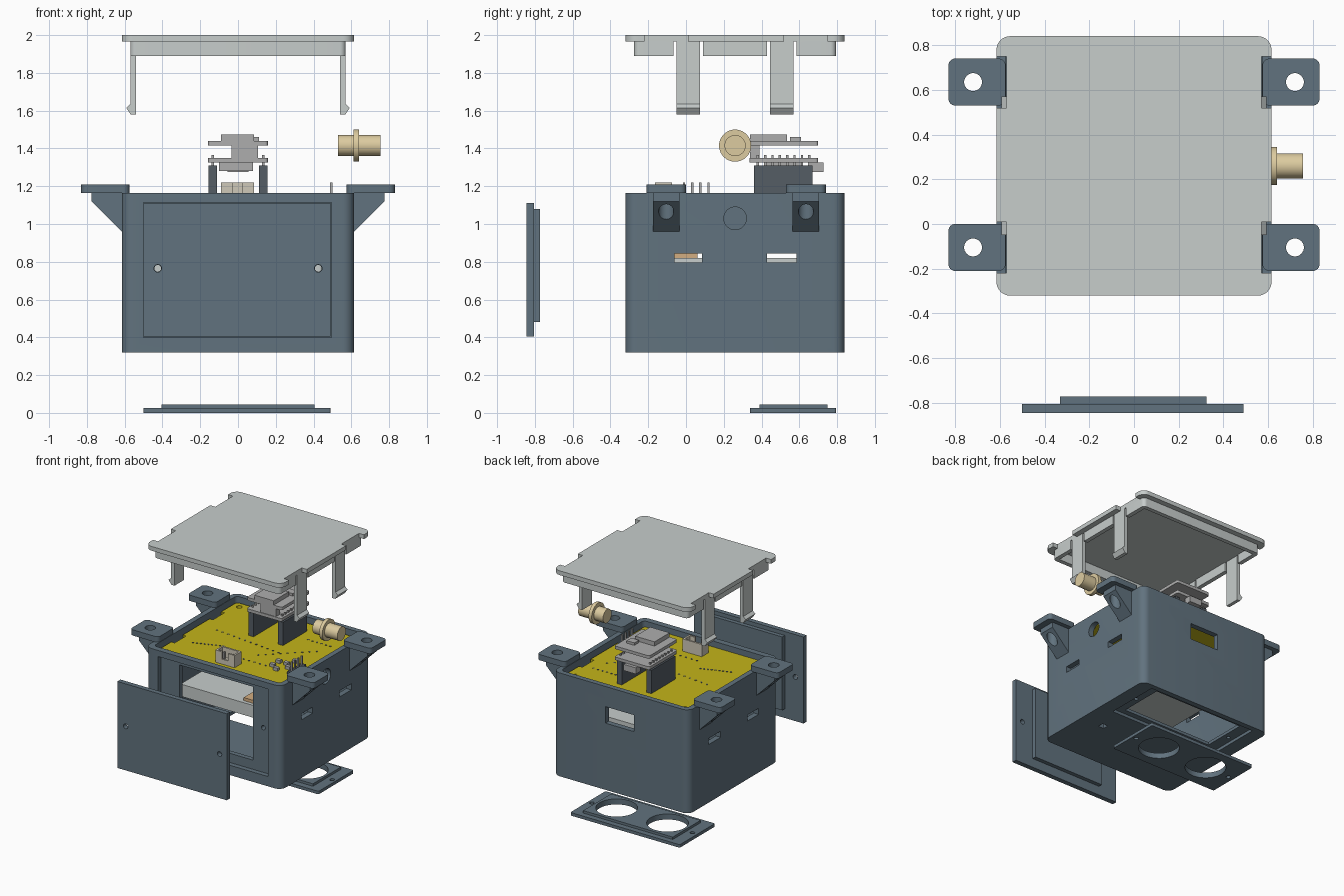
import bpy, bmesh, math
from mathutils import Vector

if "Cube" in bpy.data.objects:
    bpy.data.objects.remove(bpy.data.objects["Cube"])


def mat(name, rgb):
    m = bpy.data.materials.new(name)
    m.diffuse_color = (*rgb, 1)
    m.use_nodes = True
    m.node_tree.nodes["Principled BSDF"].inputs["Base Color"].default_value = m.diffuse_color
    return m


SLATE = mat("slate_plastic", (0.12, 0.17, 0.21))
PALE = mat("pale_plastic", (0.57, 0.61, 0.60))
YELLOW = mat("yellow_board", (0.55, 0.46, 0.01))
BRASS = mat("brass", (0.72, 0.60, 0.35))
CREAM = mat("cream_plastic", (0.62, 0.58, 0.48))
GREY = mat("grey_metal", (0.42, 0.42, 0.42))
DARK = mat("dark_plastic", (0.09, 0.11, 0.13))
COPPER = mat("tan_part", (0.65, 0.42, 0.22))


def prism(name, pts, axis, a, b, m=None):
    """Extrude a 2D outline along an axis from a to b."""
    place = {'x': lambda u, v, w: (w, u, v), 'y': lambda u, v, w: (u, w, v),
             'z': lambda u, v, w: (u, v, w)}[axis]
    bm = bmesh.new()
    lo = [bm.verts.new(place(u, v, a)) for u, v in pts]
    hi = [bm.verts.new(place(u, v, b)) for u, v in pts]
    bm.faces.new(lo)
    bm.faces.new(hi[::-1])
    n = len(pts)
    for i in range(n):
        bm.faces.new((lo[i], hi[i], hi[(i + 1) % n], lo[(i + 1) % n]))
    bmesh.ops.recalc_face_normals(bm, faces=bm.faces)
    me = bpy.data.meshes.new(name)
    bm.to_mesh(me)
    bm.free()
    ob = bpy.data.objects.new(name, me)
    bpy.context.collection.objects.link(ob)
    if m:
        me.materials.append(m)
    return smooth(ob)


def smooth(ob):
    for p in ob.data.polygons:
        p.use_smooth = True
    ob.data.set_sharp_from_angle(angle=math.radians(30))
    return ob


def box(name, x0, x1, y0, y1, z0, z1, m=None, r=0):
    """Box, optionally with rounded vertical edges."""
    if not r:
        pts = [(x0, y0), (x1, y0), (x1, y1), (x0, y1)]
    else:
        pts = []
        for k, (cx, cy) in enumerate([(x1 - r, y1 - r), (x0 + r, y1 - r), (x0 + r, y0 + r), (x1 - r, y0 + r)]):
            for i in range(9):
                t = math.pi / 2 * (k + i / 8)
                pts.append((cx + r * math.cos(t), cy + r * math.sin(t)))
    return prism(name, pts, 'z', z0, z1, m)


def cyl(name, u, v, r, axis, a, b, m=None, n=32):
    pts = [(u + r * math.cos(2 * math.pi * i / n), v + r * math.sin(2 * math.pi * i / n)) for i in range(n)]
    return prism(name, pts, axis, a, b, m)


def boolean(ob, parts, op='DIFFERENCE'):
    for c in parts:
        c.hide_render = True
        md = ob.modifiers.new("bool", 'BOOLEAN')
        md.operation, md.solver, md.object = op, 'EXACT', c
    dg = bpy.context.evaluated_depsgraph_get()
    me = bpy.data.meshes.new_from_object(ob.evaluated_get(dg))
    ob.modifiers.clear()
    ob.data = me
    for c in parts:
        bpy.data.objects.remove(c)
    return smooth(ob)


EAR_Y = (-0.105, 0.635)      # ear centres
CLIP_Y = (0.0125, 0.5075)    # lid clip centres

# Main housing: shell, door recess, sensor recess, clip slots, ports
body = box("housing", -0.615, 0.615, -0.32, 0.84, 0.32, 1.165, SLATE, 0.06)
cuts = [box("c", -0.57, 0.57, -0.24, 0.795, 0.37, 1.085, None, 0.03),
        box("c", -0.572, 0.572, -0.27, 0.797, 1.08, 1.3, None, 0.03),
        box("c", -0.5, 0.495, -0.4, -0.28, 0.4, 1.115),
        box("c", -0.335, 0.33, -0.3, -0.2, 0.475, 1.075),
        box("c", -0.5, 0.495, 0.34, 0.797, 0.2, 0.345, None, 0.01),
        box("c", -0.41, 0.41, 0.385, 0.755, 0.3, 0.4),
        box("c", 0.385, 0.435, 0.1, 0.15, 0.3, 0.4),
        box("c", -0.12, 0.14, 0.7, 0.9, 0.865, 1.0),
        cyl("c", 0.26, 1.03, 0.06, 'x', 0.5, 0.7)]
for s in (-1, 1):
    cuts.append(cyl("c", s * 0.425, 0.765, 0.018, 'y', -0.3, -0.2, n=20))
    cuts.append(cyl("c", s * 0.455, 0.567, 0.015, 'z', 0.3, 0.4, n=20))
    for y0, y1 in ((-0.06, 0.085), (0.43, 0.585)):
        cuts.append(box("c", *sorted((s * 0.5, s * 0.7)), y0, y1, 0.795, 0.845))
boolean(body, cuts)

# Mounting ears with triangular gussets and screw holes
for s in (-1, 1):
    for y in EAR_Y:
        a, b = sorted((s * 0.575, s * 0.83))
        ear = box("mounting_ear", a, b, y - 0.105, y + 0.105, 1.163, 1.21, SLATE, 0.03)
        gus = prism("ear_gusset", [(s * 0.605, 0.96), (s * 0.615, 0.96), (s * 0.775, 1.12),
                                   (s * 0.775, 1.166), (s * 0.605, 1.166)], 'y', y - 0.07, y + 0.07, SLATE)
        for part in (ear, gus):
            boolean(part, [cyl("c", s * 0.72, y, 0.04, 'z', 0.9, 1.3)])

# Front door with plug and screw holes
door = box("front_door", -0.5, 0.49, -0.845, -0.805, 0.405, 1.112, SLATE)
boolean(door, [cyl("c", s * 0.425, 0.765, 0.02, 'y', -0.9, -0.7, n=20) for s in (-1, 1)])
box("door_plug", -0.33, 0.325, -0.806, -0.772, 0.48, 1.08, SLATE)

# Bottom sensor plate with two round windows
plate = box("sensor_plate", -0.5, 0.49, 0.34, 0.795, 0, 0.025, SLATE, 0.01)
plug = box("sensor_plate_plug", -0.405, 0.405, 0.39, 0.75, 0.024, 0.045, SLATE)
for part in (plate, plug):
    boolean(part, [cyl("c", s * 0.23, 0.567, 0.155, 'z', -0.1, 0.1, n=48) for s in (-1, 1)])
boolean(plate, [cyl("c", s * 0.455, 0.567, 0.018, 'z', -0.1, 0.1, n=20) for s in (-1, 1)])

# Lid: notched top plate, inner lip and snap clips
lid = box("lid_plate", -0.615, 0.615, -0.32, 0.84, 1.965, 2.0, PALE, 0.06)
lip = box("lid_lip", -0.57, 0.57, -0.275, 0.795, 1.89, 1.966, PALE, 0.03)
lcuts, pcuts = [], [box("c", -0.535, 0.535, -0.24, 0.76, 1.8, 1.965)]
for s in (-1, 1):
    a, b = sorted((s * 0.57, s * 0.7))
    lcuts += [box("c", a, b, y - 0.115, y + 0.115, 1.9, 2.1) for y in EAR_Y]
    a, b = sorted((s * 0.52, s * 0.7))
    pcuts += [box("c", a, b, y - 0.0775, y + 0.0775, 1.8, 1.965) for y in CLIP_Y]
    for y in CLIP_Y:
        prism("snap_clip", [(s * u, v) for u, v in ((0.54, 1.966), (0.57, 1.966), (0.57, 1.635),
              (0.592, 1.615), (0.568, 1.58), (0.54, 1.58))], 'y', y - 0.0625, y + 0.0625, PALE)
boolean(lid, lcuts)
boolean(lip, pcuts)

# Circuit board with clip notches and corner holes
board = box("circuit_board", -0.56, 0.56, -0.265, 0.785, 1.09, 1.12, YELLOW, 0.02)
bcuts = [cyl("c", x, y, 0.022, 'z', 1, 1.2, n=16) for x in (-0.5, 0.5) for y in (-0.21, 0.73)]
for s in (-1, 1):
    a, b = sorted((s * 0.53, s * 0.7))
    bcuts += [box("c", a, b, y - 0.075, y + 0.075, 1, 1.2) for y in CLIP_Y]
boolean(board, bcuts)
# Solder points in rows
rows = [((-0.42, 0.02), (-0.2, 0.1), 9), ((-0.1, 0.0), (0.25, 0.0), 8), ((0.1, 0.12), (0.42, 0.42), 9),
        ((-0.4, 0.3), (0.2, 0.24), 12), ((0.25, 0.55), (0.45, 0.55), 6)]
for p, q, n in rows:
    for i in range(n):
        c = Vector(p).lerp(Vector(q), i / (n - 1))
        cyl("solder_point", c.x, c.y, 0.008, 'z', 1.115, 1.123, DARK, 8)

# Stacked module on two header strips
for s in (-1, 1):
    a, b = sorted((s * 0.112, s * 0.155))
    box("header_strip", a, b, 0.36, 0.67, 1.12, 1.31, DARK)
    for i in range(8):
        y = 0.38 + i * 0.039
        box("header_pin", s * 0.134 - 0.006, s * 0.134 + 0.006, y - 0.006, y + 0.006, 1.3, 1.365, GREY)
box("lower_module_board", -0.158, 0.158, 0.335, 0.7, 1.325, 1.35, GREY, 0.015)
box("lower_module_chip", -0.1, 0.08, 0.42, 0.62, 1.28, 1.326, GREY)
box("module_spacer", -0.035, 0.105, 0.34, 0.39, 1.35, 1.416, GREY)
box("upper_module_board", -0.158, 0.158, 0.34, 0.7, 1.415, 1.44, GREY, 0.015)
box("upper_module_chip", -0.09, 0.085, 0.34, 0.535, 1.44, 1.475, GREY)
box("upper_module_button", 0.04, 0.11, 0.55, 0.61, 1.44, 1.46, GREY)
box("module_port", -0.055, 0.055, 0.665, 0.727, 1.275, 1.326, GREY)

# White socket with pins
sock = box("wire_socket", -0.09, 0.085, -0.165, -0.075, 1.12, 1.22, CREAM)
boolean(sock, [box("c", -0.075, 0.07, -0.15, -0.09, 1.14, 1.3), box("c", -0.03, 0.025, -0.2, -0.12, 1.16, 1.3)])
for x in (-0.04, 0.035):
    box("socket_pin", x - 0.007, x + 0.007, -0.127, -0.113, 1.13, 1.2, GREY)

# Four pin header and small surface parts
box("pin_header_base", 0.47, 0.515, -0.035, 0.145, 1.12, 1.145, DARK)
for i in range(4):
    y = -0.01 + i * 0.043
    box("header_post", 0.487, 0.499, y - 0.006, y + 0.006, 1.12, 1.22, GREY)
for x, y in ((0.3, 0.02), (0.3, 0.1), (0.36, -0.02), (0.37, 0.1), (0.42, 0.05), (0.4, 0.17)):
    box("small_component", x - 0.02, x + 0.02, y - 0.015, y + 0.015, 1.12, 1.145, GREY)

# Battery pack inside the housing
box("battery_pack", -0.45, 0.45, -0.1, 0.66, 0.72, 0.82, PALE, 0.02)
box("battery_tab", 0.1, 0.3, -0.07, 0.06, 0.82, 0.845, COPPER)

# Side connector with flange
cyl("connector_barrel", 0.26, 1.415, 0.056, 'x', 0.53, 0.755, BRASS, 40)
cyl("connector_flange", 0.26, 1.415, 0.085, 'x', 0.612, 0.64, BRASS, 40)
